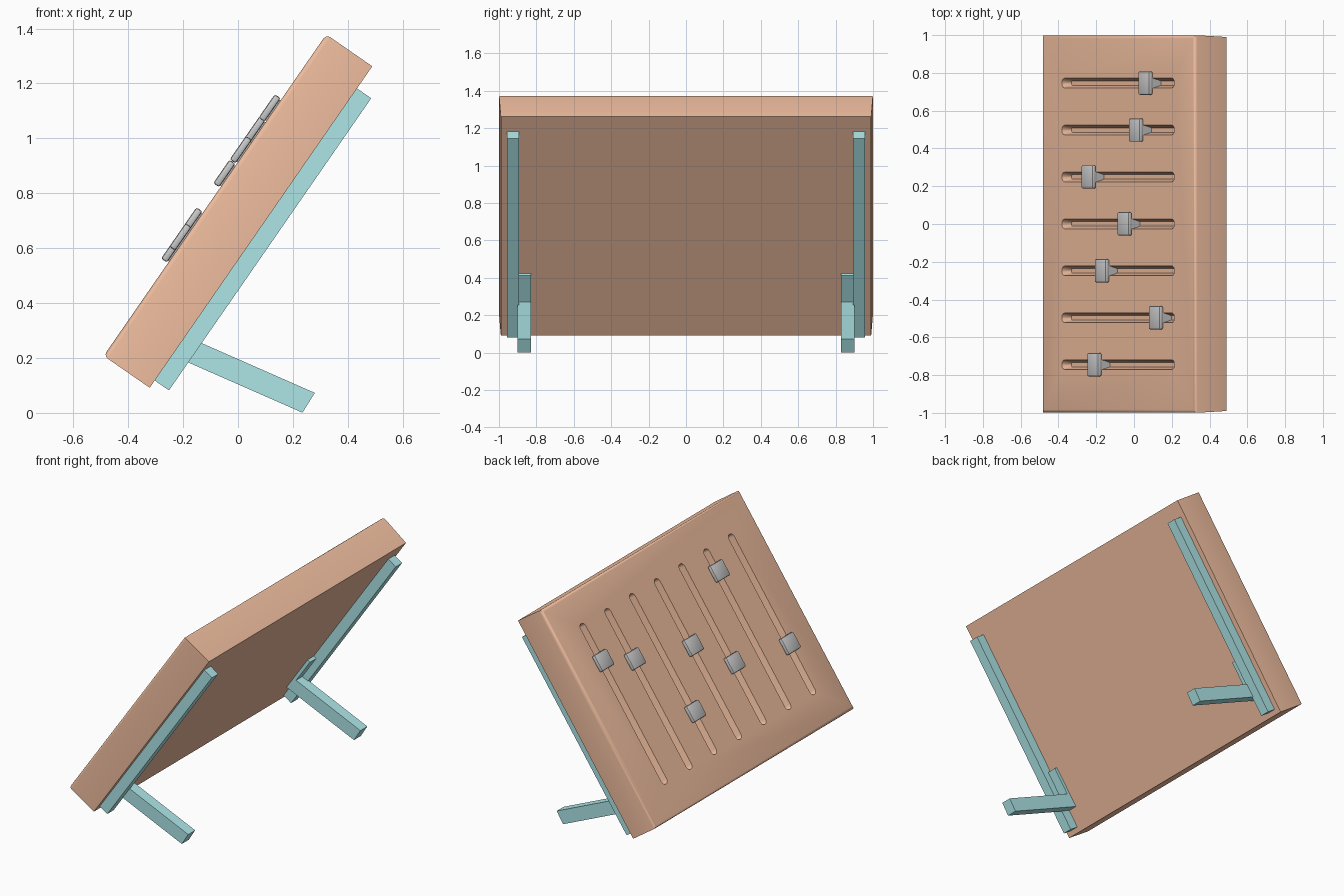
import bpy, bmesh, math
from mathutils import Matrix, Vector

if "Cube" in bpy.data.objects:
    bpy.data.objects.remove(bpy.data.objects["Cube"])

# Local frame: x runs up the slope, y across, z out of the front face
TILT = Matrix.Translation((0, 0, 0.735)) @ Matrix.Rotation(-math.radians(55.3), 4, 'Y')
L, T = 0.712, 0.102


def material(name, color):
    m = bpy.data.materials.new(name)
    m.diffuse_color = (*color, 1)
    m.use_nodes = True
    m.node_tree.nodes["Principled BSDF"].inputs["Base Color"].default_value = m.diffuse_color
    return m


orange = material("orange", (0.88, 0.52, 0.35))
teal = material("teal", (0.42, 0.79, 0.80))


def finish(bm, name, mat=None):
    bmesh.ops.recalc_face_normals(bm, faces=bm.faces)
    me = bpy.data.meshes.new(name)
    bm.to_mesh(me)
    bm.free()
    ob = bpy.data.objects.new(name, me)
    bpy.context.collection.objects.link(ob)
    ob.matrix_world = TILT
    if mat:
        me.materials.append(mat)
    return ob


def loft(bm, rings):
    """Closed solid through two matching rings of points."""
    a, b = [[bm.verts.new(p) for p in r] for r in rings]
    n = len(a)
    faces = [bm.faces.new(a[::-1]), bm.faces.new(b)]
    for i in range(n):
        faces.append(bm.faces.new((a[i], a[(i + 1) % n], b[(i + 1) % n], b[i])))
    return faces


def rect(s0, s1, w, z, y=0):
    return [(s0, y - w, z), (s1, y - w, z), (s1, y + w, z), (s0, y + w, z)]


def capsule(half, r, y, z, n=6):
    pts = []
    for sign, start in ((1, -90), (-1, 90)):
        for i in range(n + 1):
            a = math.radians(start + 180 * i / n)
            pts.append((sign * (half - r) + r * math.cos(a), y + r * math.sin(a), z))
    return pts


# Panel with rounded front rim
bm = bmesh.new()
loft(bm, [rect(-L, L, 0.99, -T), rect(-L, L, 1.0, T)])
rim = [e for e in bm.edges if all(v.co.z > 0 for v in e.verts)]
bmesh.ops.bevel(bm, geom=rim, offset=0.018, segments=3, profile=0.5, affect='EDGES')
panel = finish(bm, "panel", orange)

# Slider slots cut into the panel
rows = [-0.745 + 0.2485 * i for i in range(7)]
bm = bmesh.new()
for y in rows:
    loft(bm, [capsule(0.515, 0.012, y, T - 0.055), capsule(0.525, 0.027, y, T + 0.005)])
cutter = finish(bm, "slot_cutter", orange)
cutter.hide_render = True
mod = panel.modifiers.new("slots", 'BOOLEAN')
mod.object = cutter
mod.solver = 'EXACT'
bpy.context.view_layer.objects.active = panel
bpy.ops.object.modifier_apply(modifier="slots")
bpy.data.objects.remove(cutter)

# Slider knobs: bevelled cap on a tapering stem
for i, (y, x) in enumerate(zip(rows, (-0.21, 0.115, -0.17, -0.05, -0.24, 0.01, 0.06))):
    s = (x + 0.098) / 0.569
    bm = bmesh.new()
    loft(bm, [rect(s - 0.052, s + 0.052, 0.062, T + 0.004, y),
              rect(s - 0.052, s + 0.052, 0.062, T + 0.03, y)])
    bmesh.ops.bevel(bm, geom=bm.edges[:], offset=0.008, segments=2, profile=0.5, affect='EDGES')
    loft(bm, [rect(s - 0.045, s + 0.045, 0.011, T - 0.052, y),
              rect(s - 0.045, s + 0.045, 0.032, T + 0.01, y)])
    finish(bm, f"slider_knob_{i + 1}")

# Back rails and L-shaped legs on both sides
leg_profile = [(-0.569, -0.1), (-0.470, -0.611), (-0.385, -0.607),
               (-0.479, -0.122), (-0.307, -0.122), (-0.307, -0.1)]
for side, name in ((-1, "left"), (1, "right")):
    bm = bmesh.new()
    loft(bm, [rect(-0.68, 0.614, 0.032, z, side * 0.924) for z in (-0.165, -T + 0.002)])
    finish(bm, "back_rail_" + name, teal)
    bm = bmesh.new()
    loft(bm, [[(s, side * y, h) for s, h in leg_profile] for y in (0.83, 0.9)])
    finish(bm, "leg_" + name, teal)

for ob in bpy.data.objects:
    ob.select_set(ob.name == "panel" or ob.name.startswith("slider"))
bpy.ops.object.shade_smooth_by_angle(angle=math.radians(35))
